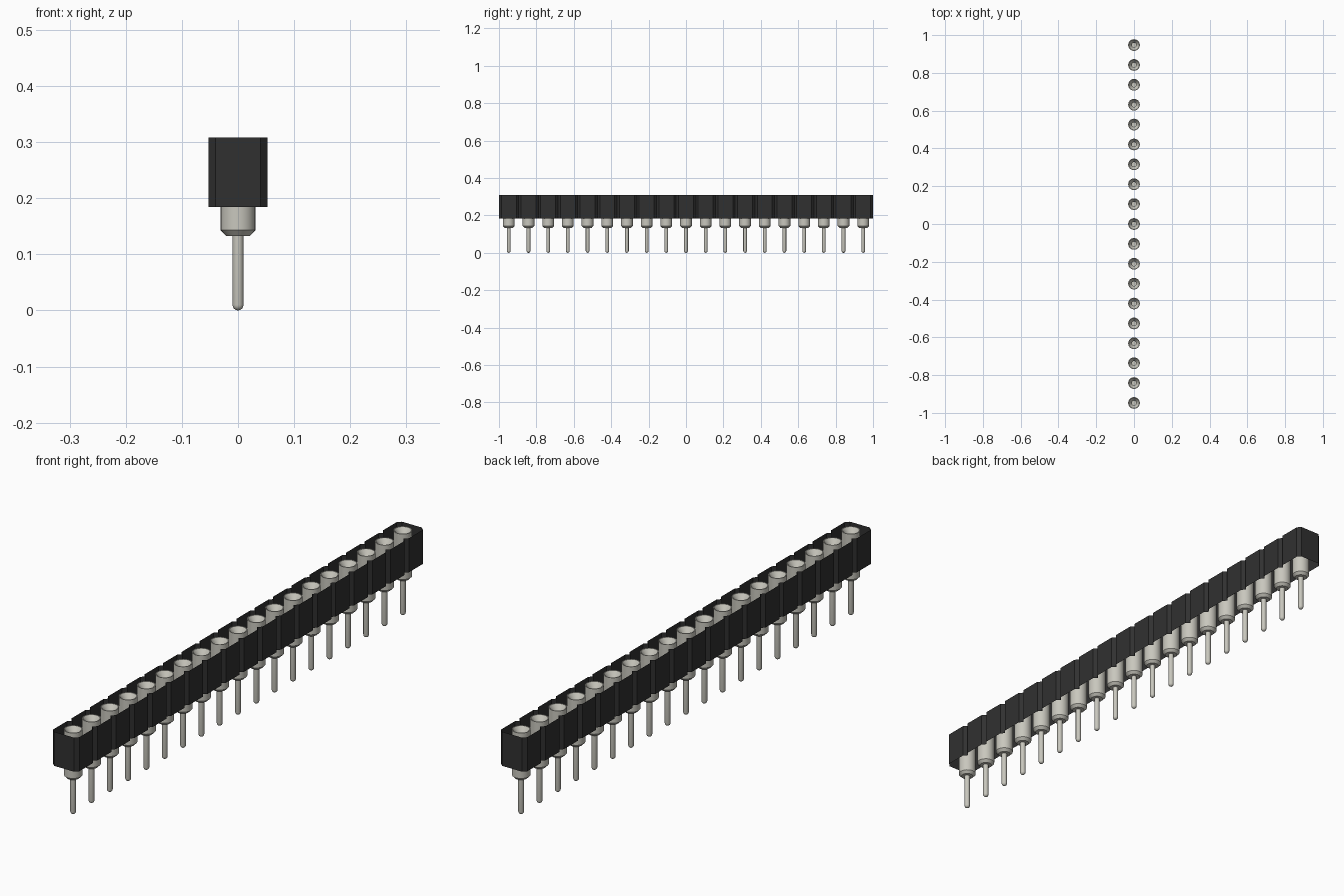
import bpy, bmesh, math
from mathutils import Matrix, Vector

if "Cube" in bpy.data.objects:
    bpy.data.objects.remove(bpy.data.objects["Cube"], do_unlink=True)

COUNT = 19
PITCH = 2.0 / COUNT
BOTTOM, TOP = 0.184, 0.308
HALF, CHAMFER = 0.0526, 0.0128


def material(name, color):
    mat = bpy.data.materials.new(name)
    mat.use_nodes = True
    mat.diffuse_color = color
    mat.node_tree.nodes["Principled BSDF"].inputs["Base Color"].default_value = color
    return mat


def add_object(name, bm, mat):
    mesh = bpy.data.meshes.new(name)
    bm.to_mesh(mesh)
    bm.free()
    mesh.materials.append(mat)
    obj = bpy.data.objects.new(name, mesh)
    bpy.context.collection.objects.link(obj)
    return obj


black = material("black plastic", (0.03, 0.03, 0.03, 1))
metal = material("pale metal", (0.58, 0.57, 0.51, 1))

# Housing: notched outline, open at top and bottom
side = []
for i in range(COUNT):
    y0, y1 = -1 + i * PITCH, -1 + (i + 1) * PITCH
    side += [(HALF - CHAMFER, y0), (HALF, y0 + CHAMFER), (HALF, y1 - CHAMFER)]
side.append((HALF - CHAMFER, 1.0))
outline = side + [(-x, y) for x, y in reversed(side)]

bm = bmesh.new()
low = [bm.verts.new((x, y, BOTTOM)) for x, y in outline]
high = [bm.verts.new((x, y, TOP)) for x, y in outline]
for i in range(len(outline)):
    j = (i + 1) % len(outline)
    bm.faces.new((low[i], low[j], high[j], high[i]))
add_object("housing", bm, black)

# Pin profile: rounded tip, shaft, collar, sleeve, funnel and socket hole
R = 0.0098
profile = [(R * math.sin(a), R - R * math.cos(a))
           for a in (math.radians(d) for d in (0, 22.5, 45, 67.5, 90))]
profile += [(R, 0.133), (0.0215, 0.133), (0.0311, 0.143), (0.0311, TOP),
            (0.028, TOP), (0.012, 0.284), (0.012, 0.20), (0, 0.20)]

bm = bmesh.new()
verts = [bm.verts.new((r, 0, z)) for r, z in profile]
edges = [bm.edges.new(pair) for pair in zip(verts, verts[1:])]
bmesh.ops.spin(bm, geom=verts + edges, cent=(0, 0, 0), axis=(0, 0, 1),
               angle=math.tau, steps=24, use_merge=False)
bmesh.ops.remove_doubles(bm, verts=bm.verts, dist=1e-5)
bmesh.ops.recalc_face_normals(bm, faces=bm.faces)
pin = add_object("pin_1", bm, metal)
pin.location.y = -1 + PITCH / 2
bpy.ops.object.select_all(action="DESELECT")
pin.select_set(True)
bpy.context.view_layer.objects.active = pin
bpy.ops.object.shade_smooth_by_angle(angle=math.radians(30))

# Row of identical pins
for i in range(1, COUNT):
    copy = pin.copy()
    copy.name = f"pin_{i + 1}"
    copy.location.y = -1 + (i + 0.5) * PITCH
    bpy.context.collection.objects.link(copy)
